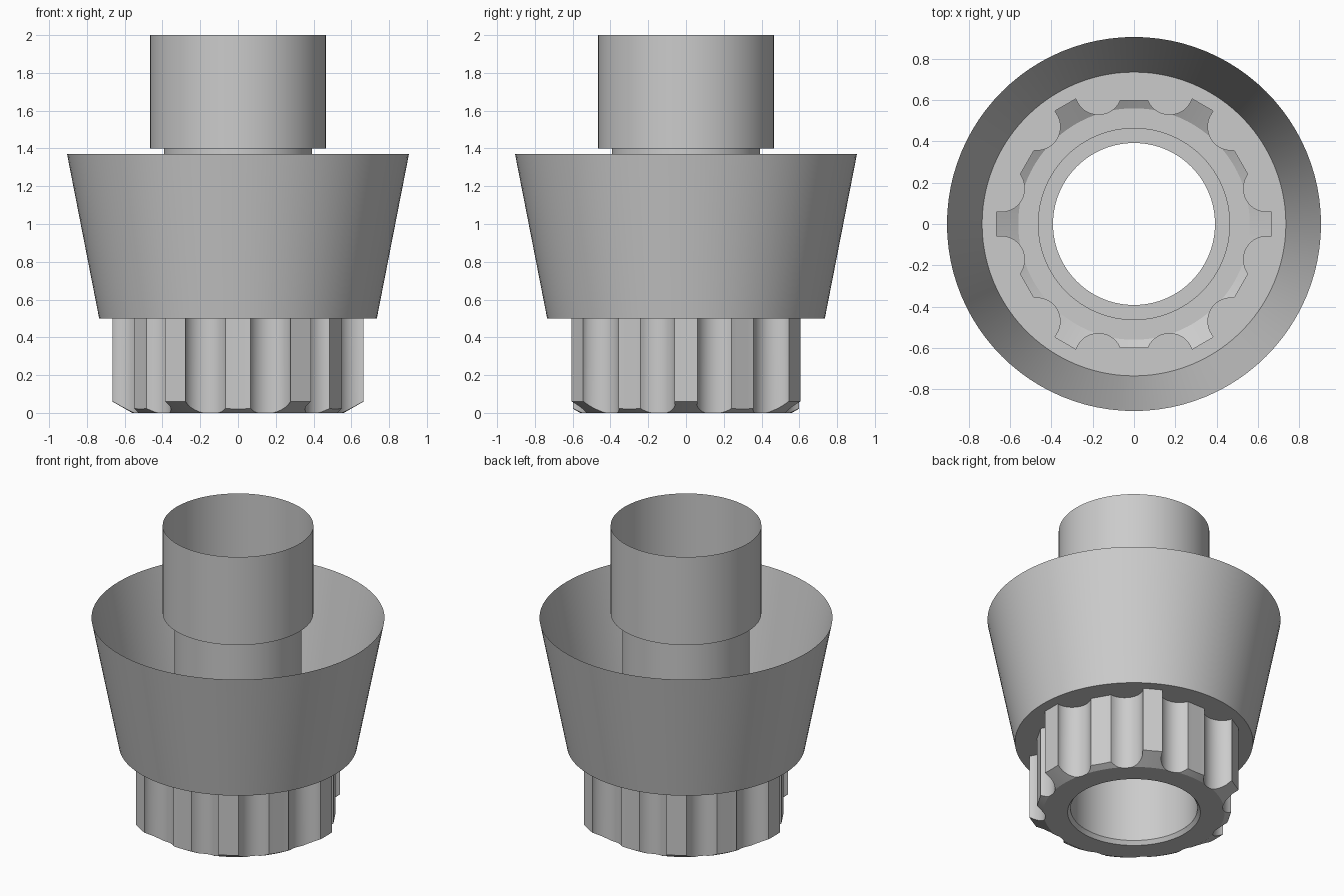
import bpy
import bmesh
from math import sin, cos, atan2, hypot, radians, pi

cube = bpy.data.objects.get("Cube")
if cube:
    bpy.data.objects.remove(cube, do_unlink=True)

grey = bpy.data.materials.new("light grey")
grey.use_nodes = True
colour = (0.6, 0.6, 0.6, 1)
grey.diffuse_color = colour
grey.node_tree.nodes["Principled BSDF"].inputs["Base Color"].default_value = colour


def skin(name, rings):
    """Join closed rings of points with quads, outside first, running downwards."""
    bm = bmesh.new()
    loops = [[bm.verts.new(p) for p in ring] for ring in rings]
    for a, b in zip(loops, loops[1:]):
        for i in range(len(a)):
            j = (i + 1) % len(a)
            bm.faces.new((a[i], b[i], b[j], a[j]))
    bmesh.ops.remove_doubles(bm, verts=bm.verts, dist=0.00005)
    mesh = bpy.data.meshes.new(name)
    bm.to_mesh(mesh)
    bm.free()
    mesh.materials.append(grey)
    obj = bpy.data.objects.new(name, mesh)
    bpy.context.collection.objects.link(obj)
    bpy.ops.object.select_all(action="DESELECT")
    obj.select_set(True)
    bpy.context.view_layer.objects.active = obj
    bpy.ops.object.shade_smooth_by_angle(angle=radians(24))
    return obj


def circle(r, z, angles):
    return [(r * cos(a), r * sin(a), z) for a in angles]


# Scalloped outline: long and short teeth alternate, with a round groove between
LONG, SHORT, HALF = 0.665, 0.597, 0.062
GROOVE_CENTRE, GROOVE_R = 0.665, 0.115


def groove(middle, start, end, steps=14):
    points = []
    for k in range(steps + 1):
        t = radians(start + (end - start) * k / steps)
        radial = GROOVE_CENTRE - GROOVE_R * cos(t)
        side = GROOVE_R * sin(t)
        points.append((radial * cos(middle) - side * sin(middle),
                       radial * sin(middle) + side * cos(middle)))
    return points


outline = []
for n in range(12):
    a = n * pi / 6
    is_long = n % 2 == 0
    tip = LONG if is_long else SHORT
    for k in range(5):
        side = HALF * (k / 2 - 1)
        outline.append((tip * cos(a) - side * sin(a), tip * sin(a) + side * cos(a)))
    start, end = (-80, 52) if is_long else (-52, 80)
    outline += groove(a + pi / 12, start, end)

angles = [atan2(y, x) for x, y in outline]
radii = [hypot(x, y) for x, y in outline]

# Splined foot: flange, toothed wall, conical chamfer, underside and bore lip
FLAT_R, SLOPE = 0.56, 0.57
skin("splined_foot", [
    circle(0.735, 0.5, angles),
    [(x, y, 0.5) for x, y in outline],
    [(x, y, max(0, r - FLAT_R) * SLOPE) for (x, y), r in zip(outline, radii)],
    [(min(r, FLAT_R) * cos(a), min(r, FLAT_R) * sin(a), 0)
     for a, r in zip(angles, radii)],
    circle(0.41, 0, angles),
    circle(0.392, 0.025, angles),
])

# Flared open cup
round_angles = [2 * pi * k / 96 for k in range(96)]
skin("flared_cup", [circle(0.905, 1.37, round_angles), circle(0.735, 0.5, round_angles)])

# Inner pipe widening into the upper sleeve
skin("pipe_and_sleeve", [circle(r, z, round_angles) for r, z in
                         ((0.392, 0.025), (0.392, 1.4), (0.465, 1.4), (0.465, 2))])
